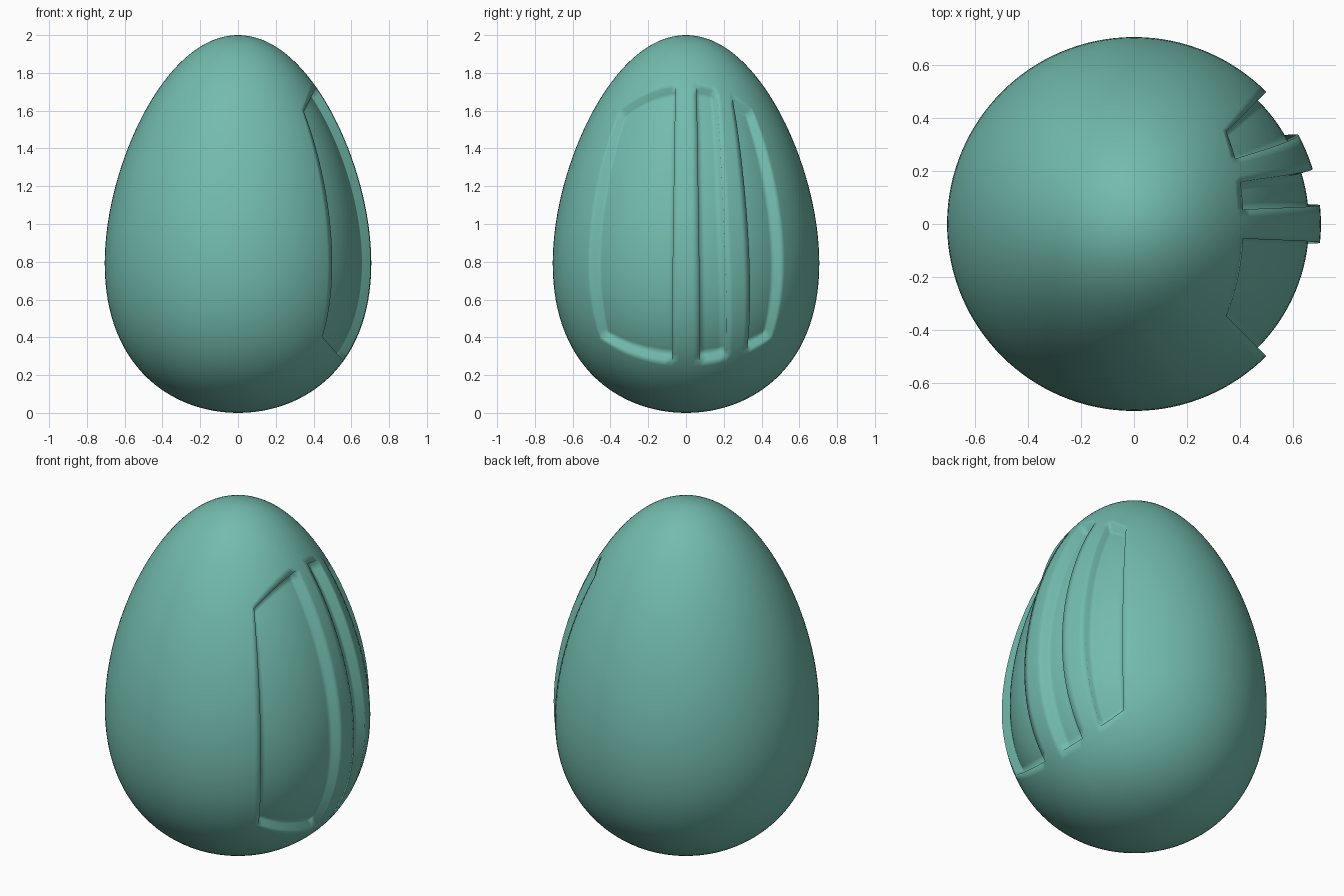
import bpy, bmesh
from math import sin, tan, pi, sqrt, radians
from mathutils import Vector

if "Cube" in bpy.data.objects:
    bpy.data.objects.remove(bpy.data.objects["Cube"])

N = 32          # grid cells per side of the rounded cube
DEPTH = 0.045   # groove depth


def spread(a, b):
    """Angle of a grid line, bowed slightly outward towards the patch ends."""
    return tan(radians(45 * a + 5 * b * b * sin(pi * a)))


def egg_point(d):
    """Map a direction to the egg: a sphere tapered towards the top."""
    d = d.normalized()
    s = d.z * (1 + 0.05 * (1 - d.z ** 2))
    flat = sqrt(d.x ** 2 + d.y ** 2)
    r = sqrt(max(0.0, 1 - s * s)) * (0.69 - 0.145 * s + 0.03 * s * s)
    k = r / flat if flat > 1e-6 else 0
    return Vector((d.x * k, d.y * k, 1 + s))


bm = bmesh.new()
shared = {}


def vert(axis, sign, i, j):
    u, v = 2 * i / N - 1, 2 * j / N - 1
    d = [0, 0, 0]
    d[axis] = sign
    others = [k for k in range(3) if k != axis]
    d[others[0]], d[others[1]] = spread(u, v), spread(v, u)
    p = egg_point(Vector(d))
    key = tuple(round(c, 4) + 0.0 for c in p)
    if key not in shared:
        shared[key] = bm.verts.new(p)
    return shared[key]


# egg shell from six grid patches, remembering the groove cells on the right side
grooves = []
for axis in range(3):
    for sign in (-1, 1):
        for i in range(N):
            for j in range(N):
                f = bm.faces.new([vert(axis, sign, a, b) for a, b in
                                  ((i, j), (i + 1, j), (i + 1, j + 1), (i, j + 1))])
                f.smooth = True
                if axis == 0 and sign == 1 and (i < 14 or 18 <= i < 22 or i >= 26):
                    grooves.append(f)
bmesh.ops.recalc_face_normals(bm, faces=bm.faces)
bm.normal_update()

# sink the grooves into the shell
normals = {tuple(v.co): v.normal.copy() for f in grooves for v in f.verts}
res = bmesh.ops.extrude_face_region(bm, geom=grooves)
for v in [g for g in res["geom"] if isinstance(g, bmesh.types.BMVert)]:
    v.co -= normals[tuple(v.co)] * DEPTH
bmesh.ops.delete(bm, geom=[f for f in grooves if f.is_valid], context='FACES')
for f in bm.faces:
    f.smooth = True
bmesh.ops.recalc_face_normals(bm, faces=bm.faces)

mesh = bpy.data.meshes.new("grooved_egg")
bm.to_mesh(mesh)
bm.free()
egg = bpy.data.objects.new("grooved_egg", mesh)
bpy.context.collection.objects.link(egg)

# teal colour
teal = bpy.data.materials.new("teal")
teal.diffuse_color = (0.17, 0.5, 0.42, 1)
teal.use_nodes = True
teal.node_tree.nodes["Principled BSDF"].inputs["Base Color"].default_value = teal.diffuse_color
mesh.materials.append(teal)
